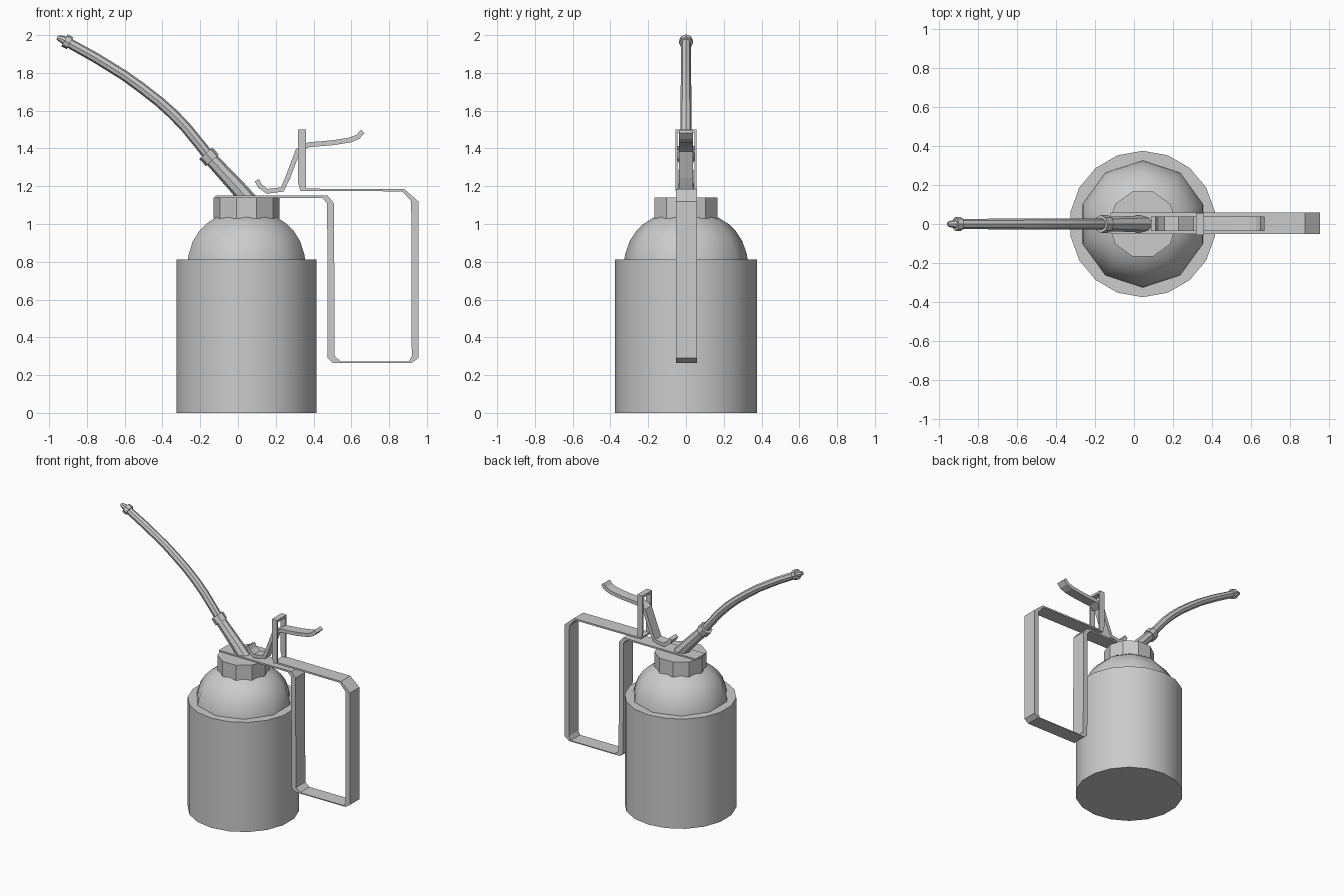
import bpy, bmesh
from math import sin, cos, pi
from mathutils import Vector

if "Cube" in bpy.data.objects:
    bpy.data.objects.remove(bpy.data.objects["Cube"])

CX = 0.045  # axis of the can


def finish(name, bm, smooth=None):
    bmesh.ops.recalc_face_normals(bm, faces=bm.faces)
    me = bpy.data.meshes.new(name)
    bm.to_mesh(me)
    bm.free()
    ob = bpy.data.objects.new(name, me)
    bpy.context.collection.objects.link(ob)
    if smooth:
        bpy.ops.object.select_all(action='DESELECT')
        ob.select_set(True)
        bpy.context.view_layer.objects.active = ob
        bpy.ops.object.shade_smooth_by_angle(angle=smooth)
    return ob


def skin(bm, rings):
    """Bridge closed rings and cap both ends."""
    rings = [[bm.verts.new(p) for p in r] for r in rings]
    for a, b in zip(rings, rings[1:]):
        for i in range(len(a)):
            j = (i + 1) % len(a)
            bm.faces.new((a[i], a[j], b[j], b[i]))
    bm.faces.new(rings[0])
    bm.faces.new(rings[-1])


def lathe(name, profile, n, start, smooth=None):
    bm = bmesh.new()
    skin(bm, [[(CX + r * cos(start + 2 * pi * i / n), r * sin(start + 2 * pi * i / n), z)
               for i in range(n)] for r, z in profile])
    return finish(name, bm, smooth)


def normals(pts):
    """Side direction in the xz plane at each path point."""
    out = []
    for i in range(len(pts)):
        a, b = Vector(pts[max(i - 1, 0)]), Vector(pts[min(i + 1, len(pts) - 1)])
        d = (b - a).normalized()
        out.append(Vector((-d.y, d.x)))
    return out


def tube(name, path, n=8):
    """Round tube along (x, z, radius) points."""
    pts = [p[:2] for p in path]
    rings = []
    for (x, z, r), s in zip(path, normals(pts)):
        rings.append([(x + s.x * r * cos(2 * pi * i / n), r * sin(2 * pi * i / n),
                       z + s.y * r * cos(2 * pi * i / n)) for i in range(n)])
    bm = bmesh.new()
    skin(bm, rings)
    return finish(name, bm, 0.7)


def strip(name, left, right, y0, y1):
    """Flat bar between two xz outlines, extruded in y."""
    bm = bmesh.new()
    skin(bm, [[(a[0], y0, a[1]), (a[0], y1, a[1]), (b[0], y1, b[1]), (b[0], y0, b[1])]
              for a, b in zip(left, right)])
    return finish(name, bm)


# Can body, shoulder dome and screw cap
lathe("can_body", [(0.376, 0), (0.376, 0.813)], 18, pi / 2, 0.6)
lathe("shoulder_dome", [(0.328, 0.80), (0.322, 0.84), (0.298, 0.91), (0.265, 0.96),
                        (0.225, 1.0), (0.17, 1.035), (0.10, 1.06)], 10, pi / 2, 0.7)
lathe("screw_cap", [(0.175, 1.028), (0.175, 1.14)], 10, 0)

# Handle: one bent strap running over the cap and round the grip
outer = [(-0.12, 1.138), (0.445, 1.138), (0.472, 1.11), (0.475, 0.29), (0.50, 0.265),
         (0.92, 0.265), (0.955, 0.29), (0.955, 1.12), (0.88, 1.185), (0.33, 1.187)]
inner = [(-0.12, 1.15), (0.475, 1.15), (0.508, 1.11), (0.512, 0.30), (0.545, 0.272),
         (0.905, 0.272), (0.92, 0.30), (0.917, 1.12), (0.87, 1.173), (0.33, 1.175)]
strip("handle_strap", outer, inner, -0.052, 0.058)

# Bracket holding the lever: two side plates and a bridge
for name, y0, y1 in (("bracket_front", -0.056, -0.045), ("bracket_back", 0.045, 0.056)):
    strip(name, [(0.33, 1.175), (0.318, 1.22), (0.318, 1.5)],
          [(0.358, 1.175), (0.36, 1.22), (0.36, 1.5)], y0, y1)
strip("bracket_bridge", [(0.318, 1.482), (0.318, 1.5)], [(0.36, 1.482), (0.36, 1.5)], -0.046, 0.046)

# Thumb lever
path = [(0.10, 1.232), (0.117, 1.20), (0.155, 1.173), (0.235, 1.183), (0.265, 1.25),
        (0.318, 1.39), (0.375, 1.42), (0.50, 1.43), (0.595, 1.445), (0.635, 1.462), (0.66, 1.49)]
side = [s * 0.013 for s in normals(path)]
strip("thumb_lever", [Vector(p) + s for p, s in zip(path, side)],
      [Vector(p) - s for p, s in zip(path, side)], -0.036, 0.038)
bm = bmesh.new()
skin(bm, [[(0.338 + 0.012 * cos(pi * i / 4), y, 1.40 + 0.012 * sin(pi * i / 4))
           for i in range(8)] for y in (-0.05, 0.05)])
finish("lever_pin", bm)

# Spout: socket, collar, curved pipe and nozzle
tube("spout_socket", [(0.06, 1.12, 0.045), (0.0, 1.19, 0.042), (-0.15, 1.352, 0.036)])
tube("spout_collar", [(-0.136, 1.337, 0.046), (-0.17, 1.375, 0.046)])
tube("spout_pipe", [(-0.14, 1.342, 0.029), (-0.20, 1.418, 0.029), (-0.275, 1.51, 0.029),
                    (-0.345, 1.583, 0.029), (-0.42, 1.65, 0.028), (-0.51, 1.72, 0.028),
                    (-0.60, 1.785, 0.027), (-0.75, 1.878, 0.027), (-0.91, 1.967, 0.026)])
tube("nozzle_collar", [(-0.890, 1.957, 0.036), (-0.918, 1.972, 0.036)])
tube("nozzle_tip", [(-0.91, 1.968, 0.024), (-0.938, 1.981, 0.018), (-0.957, 1.988, 0.012)])
